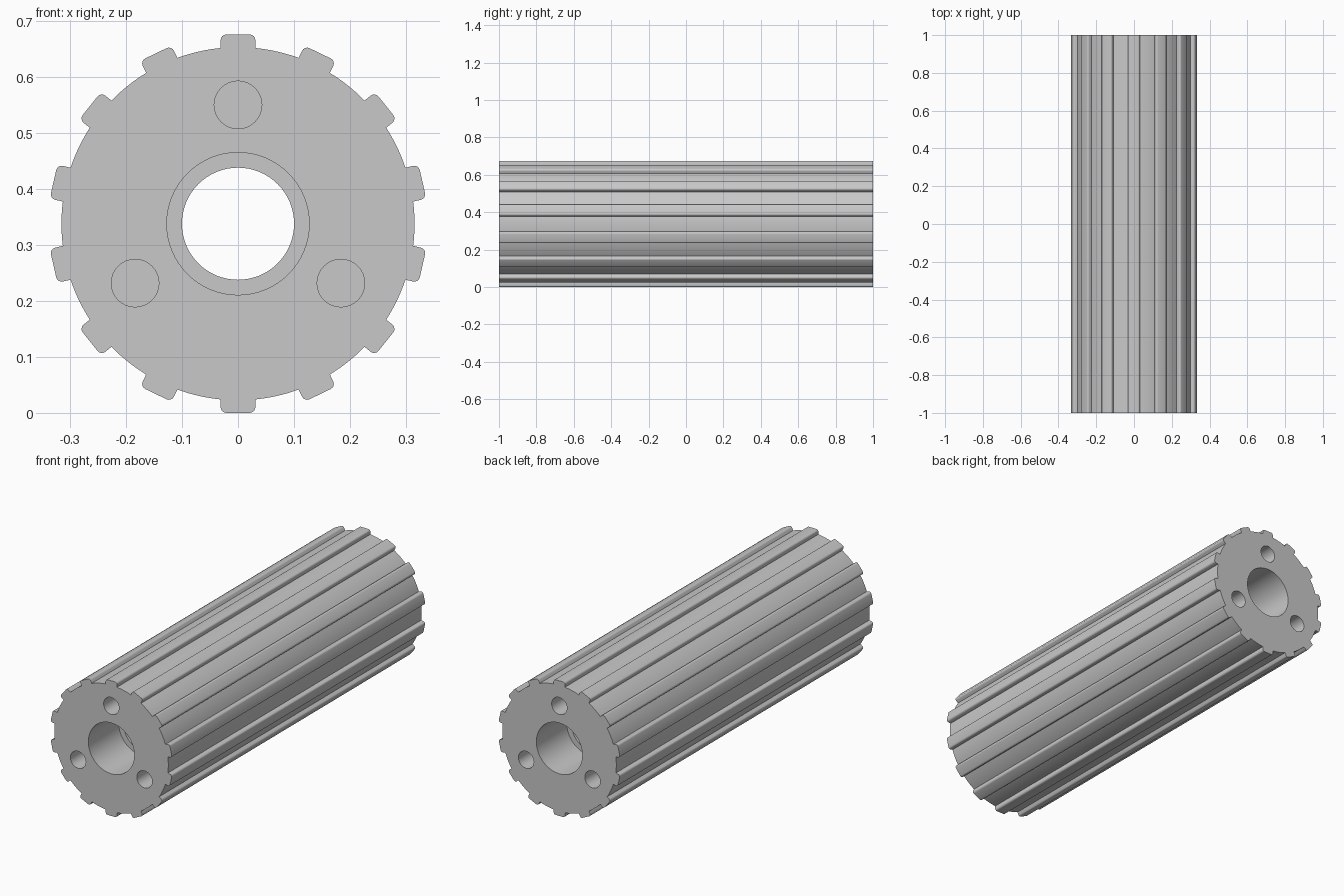
import bpy, bmesh, math
from mathutils import Matrix, Vector

cube = bpy.data.objects.get("Cube")
if cube:
    bpy.data.objects.remove(cube, do_unlink=True)

TEETH = 14
ROOT_R, TIP_R = 0.315, 0.3375
TOOTH_HALF, FILLET = 0.031, 0.01
BORE_R, RECESS_R, RECESS_DEPTH = 0.1, 0.127, 0.24
BOLT_R, BOLT_RING, BOLT_DEPTH = 0.0425, 0.212, 0.25
HALF_LEN = 1.0

grey = bpy.data.materials.new("plain grey")
grey.use_nodes = True
colour = (0.58, 0.58, 0.58, 1)
grey.diffuse_color = colour
grey.node_tree.nodes["Principled BSDF"].inputs["Base Color"].default_value = colour


def circle(radius, cx=0, cz=0, n=64):
    return [Vector((cx + radius * math.sin(2 * math.pi * i / n),
                    cz + radius * math.cos(2 * math.pi * i / n))) for i in range(n)]


def toothed_outline():
    """Root arcs joined by straight-sided teeth with rounded tips."""
    pts = []
    step = 2 * math.pi / TEETH
    root = math.asin(TOOTH_HALF / ROOT_R)
    for t in range(TEETH):
        spin = Matrix.Rotation(-t * step, 2)
        tooth = [Vector((-TOOTH_HALF, ROOT_R * math.cos(root)))]
        for side in (-1, 1):
            corner = []
            for i in range(5):
                a = math.radians(22.5 * i)
                corner.append(Vector((side * (TOOTH_HALF - FILLET + FILLET * math.cos(a)),
                                      TIP_R - FILLET + FILLET * math.sin(a))))
            tooth += corner if side < 0 else corner[::-1]
        tooth.append(Vector((TOOTH_HALF, ROOT_R * math.cos(root))))
        for i in range(1, 8):
            a = root + (step - 2 * root) * i / 8
            tooth.append(Vector((ROOT_R * math.sin(a), ROOT_R * math.cos(a))))
        pts += [spin @ p for p in tooth]
    return pts


bm = bmesh.new()


def loop(points, y):
    verts = [bm.verts.new((p.x, y, p.y)) for p in points]
    for i, v in enumerate(verts):
        bm.edges.new((verts[i - 1], v))
    return verts


def wall(a, b):
    for i in range(len(a)):
        bm.faces.new((a[i - 1], a[i], b[i], b[i - 1]))


# Each end: toothed face, stepped bore and three blind bolt holes
outer, bore = [], []
for end in (-1, 1):
    y = end * HALF_LEN
    rim = loop(toothed_outline(), y)
    recess = loop(circle(RECESS_R), y)
    rims = [rim, recess]
    for k in range(3):
        a = math.radians(120 * k)
        hole = circle(BOLT_R, BOLT_RING * math.sin(a), BOLT_RING * math.cos(a), 32)
        mouth = loop(hole, y)
        bottom = loop(hole, y - end * BOLT_DEPTH)
        wall(mouth, bottom)
        bm.faces.new(bottom)
        rims.append(mouth)
    edges = [bm.edges.get((r[i - 1], r[i])) for r in rims for i in range(len(r))]
    bmesh.ops.triangle_fill(bm, use_beauty=True, edges=edges, normal=(0, end, 0))
    step_y = y - end * RECESS_DEPTH
    recess_floor = loop(circle(RECESS_R), step_y)
    bore_edge = loop(circle(BORE_R), step_y)
    wall(recess, recess_floor)
    wall(recess_floor, bore_edge)
    outer.append(rim)
    bore.append(bore_edge)

# Toothed side and through bore
wall(*outer)
wall(*bore)
bmesh.ops.recalc_face_normals(bm, faces=bm.faces)

mesh = bpy.data.meshes.new("toothed_roller")
bm.to_mesh(mesh)
bm.free()
mesh.materials.append(grey)
roller = bpy.data.objects.new("toothed_roller", mesh)
roller.location.z = TIP_R
bpy.context.collection.objects.link(roller)

bpy.ops.object.select_all(action='DESELECT')
roller.select_set(True)
bpy.context.view_layer.objects.active = roller
bpy.ops.object.shade_smooth_by_angle(angle=math.radians(30))
